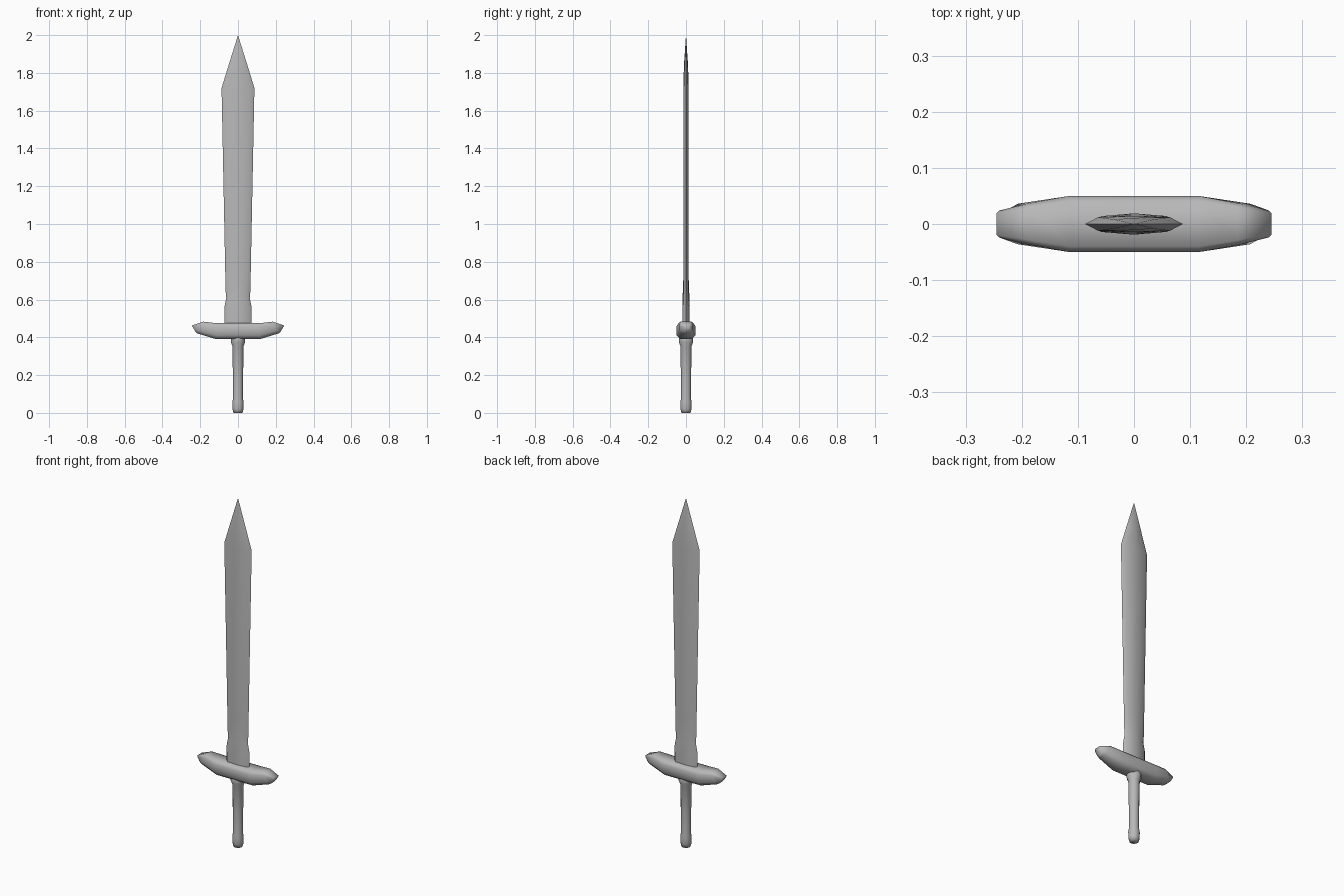
import bpy, bmesh, math

if "Cube" in bpy.data.objects:
    bpy.data.objects.remove(bpy.data.objects["Cube"])

steel = bpy.data.materials.new("dull_steel")
steel.diffuse_color = (0.48, 0.48, 0.48, 1)
steel.use_nodes = True
steel.node_tree.nodes["Principled BSDF"].inputs["Base Color"].default_value = steel.diffuse_color


def loft(name, rings, angle=180):
    """Skin a list of equal-length point rings, cap both ends, smooth by angle."""
    bm = bmesh.new()
    loops = [[bm.verts.new(p) for p in ring] for ring in rings]
    n = len(loops[0])
    for a, b in zip(loops, loops[1:]):
        for i in range(n):
            j = (i + 1) % n
            bm.faces.new((a[i], a[j], b[j], b[i]))
    bm.faces.new(loops[0])
    bm.faces.new(loops[-1])
    bmesh.ops.remove_doubles(bm, verts=bm.verts, dist=0.0002)
    bmesh.ops.recalc_face_normals(bm, faces=bm.faces)
    mesh = bpy.data.meshes.new(name)
    bm.to_mesh(mesh)
    bm.free()
    mesh.materials.append(steel)
    obj = bpy.data.objects.new(name, mesh)
    bpy.context.collection.objects.link(obj)
    bpy.ops.object.select_all(action='DESELECT')
    obj.select_set(True)
    bpy.context.view_layer.objects.active = obj
    bpy.ops.object.shade_smooth_by_angle(angle=math.radians(angle))
    return obj


def blade_ring(z, edge, shoulder, y_shoulder, y_mid):
    return [(edge, 0, z), (shoulder, y_shoulder, z), (0, y_mid, z), (-shoulder, y_shoulder, z),
            (-edge, 0, z), (-shoulder, -y_shoulder, z), (0, -y_mid, z), (shoulder, -y_shoulder, z)]


# Blade: thick base, pinched neck, widening blade with bevelled edges, point
blade = [(0.45, 0.072, 0.060, 0.014, 0.019), (0.56, 0.072, 0.058, 0.014, 0.019),
         (0.61, 0.062, 0.046, 0.013, 0.019), (0.65, 0.066, 0.050, 0.012, 0.016),
         (0.72, 0.067, 0.050, 0.012, 0.014),
         (1.72, 0.087, 0.064, 0.012, 0.014), (1.84, 0.050, 0.034, 0.008, 0.011),
         (2.0, 0, 0, 0, 0)]
loft("blade", [blade_ring(*r) for r in blade], 70)

# Crossguard: chamfered section, ends tapered and swept up
half = [(0.115, 0.115, 0.390, 0.475, 0.050), (0.215, 0.185, 0.421, 0.483, 0.036),
        (0.222, 0.245, 0.425, 0.463, 0.024)]  # x bottom, x top, z bottom, z top, half depth
stations = [(-a, -b, c, d, e) for a, b, c, d, e in reversed(half)] + half
section = [(0.6, 0), (1, 0.25), (1, 0.8), (0.8, 1), (-0.8, 1), (-1, 0.8), (-1, 0.25), (-0.6, 0)]
loft("crossguard", [[(xb + (xt - xb) * t, d * y, zb + (zt - zb) * t) for y, t in section]
                    for xb, xt, zb, zt, d in stations])

# Grip with flared collar and small pommel
grip = [(0.0, 0.024), (0.02, 0.029), (0.055, 0.030), (0.08, 0.026), (0.20, 0.027),
        (0.355, 0.030), (0.375, 0.038), (0.42, 0.038)]
loft("grip", [[(r * math.cos(i * math.pi / 6), r * math.sin(i * math.pi / 6), z)
               for i in range(12)] for z, r in grip])
